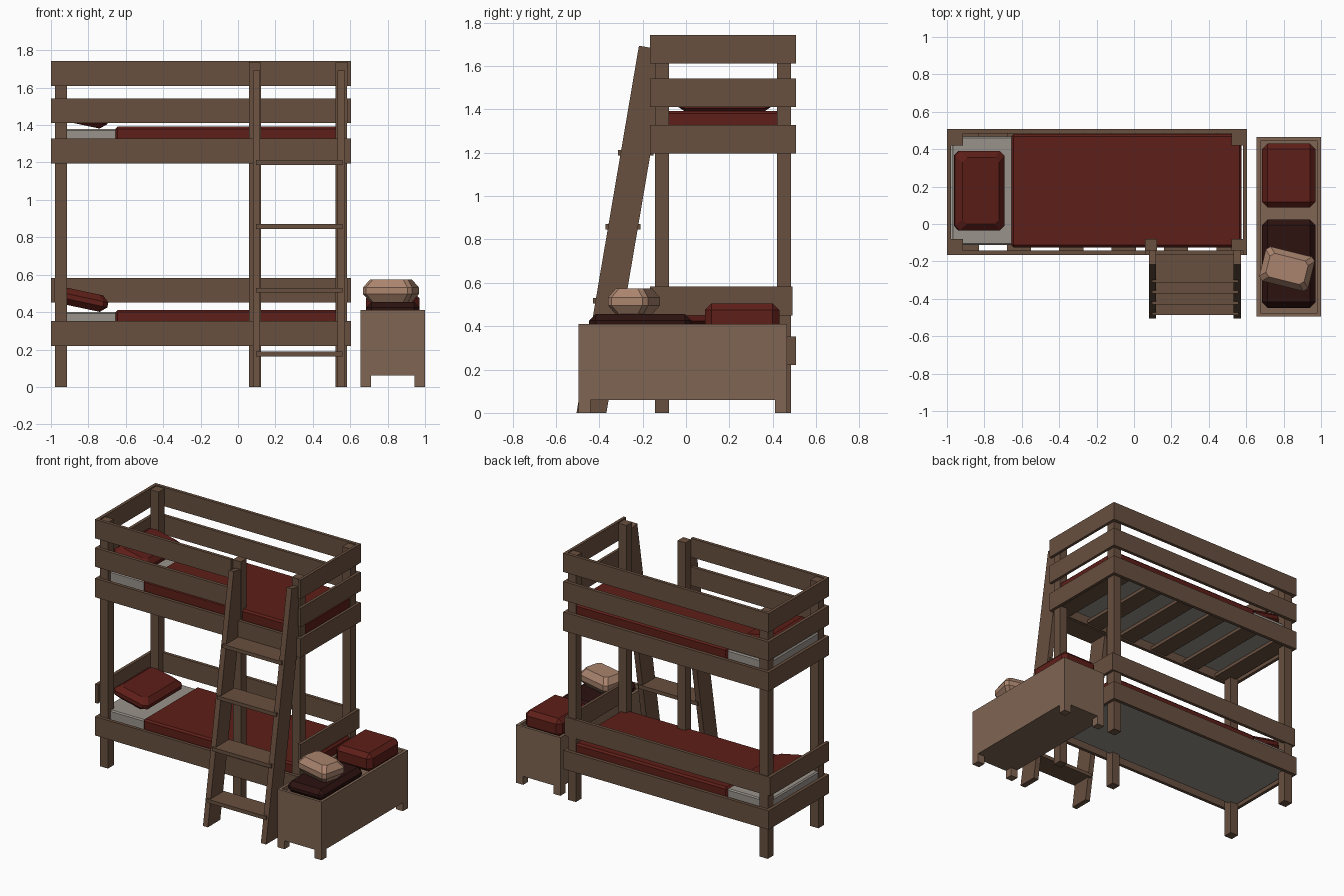
import bpy, bmesh, math
from mathutils import Vector

if "Cube" in bpy.data.objects:
    bpy.data.objects.remove(bpy.data.objects["Cube"])


def mat(name, rgb):
    m = bpy.data.materials.new(name)
    m.diffuse_color = (*rgb, 1)
    m.use_nodes = True
    m.node_tree.nodes["Principled BSDF"].inputs["Base Color"].default_value = m.diffuse_color
    return m


WOOD = mat("wood", (.14, .08, .05))
CHEST = mat("chest_wood", (.21, .13, .085))
RED = mat("red_cloth", (.11, .013, .009))
DARK = mat("dark_cloth", (.025, .006, .005))
TAN = mat("tan_cloth", (.40, .23, .155))
GREY = mat("sheet", (.32, .29, .26))


def finish(bm, name, m):
    me = bpy.data.meshes.new(name)
    bmesh.ops.recalc_face_normals(bm, faces=bm.faces)
    bm.to_mesh(me)
    bm.free()
    ob = bpy.data.objects.new(name, me)
    me.materials.append(m)
    bpy.context.collection.objects.link(ob)
    return ob


def box(name, x, y, z, m, bevel=0):
    """Box from (min, max) pairs; optional single chamfer."""
    bm = bmesh.new()
    bmesh.ops.create_cube(bm, size=1)
    for v in bm.verts:
        v.co = Vector([(a + b) / 2 + c * (b - a) for (a, b), c in zip((x, y, z), v.co)])
    if bevel:
        bmesh.ops.bevel(bm, geom=bm.edges[:], offset=bevel, segments=1, affect='EDGES')
    return finish(bm, name, m)


def pillow(name, loc, size, m, rot=(0, 0, 0), inset=.035):
    """Low-poly cushion: three stacked rings, widest in the middle."""
    bm = bmesh.new()
    sx, sy, sz = (s / 2 for s in size)
    c = inset
    rings = []
    for z, d in ((-sz, c), (-sz * .3, 0), (sz * .3, 0), (sz, c)):
        a, b, k = sx - d, sy - d, c * .7
        pts = [(a - k, -b), (a, -b + k), (a, b - k), (a - k, b),
               (-a + k, b), (-a, b - k), (-a, -b + k), (-a + k, -b)]
        rings.append([bm.verts.new((px, py, z)) for px, py in pts])
    for lo, hi in zip(rings, rings[1:]):
        for i in range(8):
            j = (i + 1) % 8
            bm.faces.new((lo[i], lo[j], hi[j], hi[i]))
    bm.faces.new(rings[0][::-1])
    bm.faces.new(rings[-1])
    ob = finish(bm, name, m)
    ob.location = loc
    ob.rotation_euler = [math.radians(r) for r in rot]
    return ob


# Posts
LX, MX, RX = (-.978, -.914), (.06, .122), (.52, .583)
FY, BY = (-.143, -.079), (.42, .485)
for n, x, y in (("front_left", LX, FY), ("front_middle", MX, FY), ("front_right", RX, FY),
                ("back_left", LX, BY), ("back_right", RX, BY)):
    box(n + "_post", x, y, (0, 1.735), WOOD)

# Rails: front end x (None = open front) and back y for each level
for n, z0, fx, y1 in (("lower_bed", .22, .603, .508), ("lower_guard", .45, None, .492),
                      ("upper_bed", 1.195, .603, .508), ("upper_guard_low", 1.41, .062, .508),
                      ("upper_guard_high", 1.61, .062, .508)):
    z = (z0, z0 + .133)
    box(n + "_back_rail", (-1, .603), (y1 - .023, y1), z, WOOD)
    box(n + "_left_rail", (-1, -.978), (-.166, y1), z, WOOD)
    box(n + "_right_rail", (.583, .603), (-.166, y1), z, WOOD)
    if fx:
        box(n + "_front_rail", (-1, fx), (-.166, -.143), z, WOOD)

# Slats below the upper mattress
for i in range(6):
    x = -.96 + i * .28
    box("slat", (x, x + .13), (-.143, .485), (1.205, 1.228), WOOD)

# Bedding on both bunks
for n, z in (("lower", .24), ("upper", 1.228)):
    top = .40 if n == "lower" else 1.38
    box(n + "_mattress", (-.975, .565), (-.113, .468), (z, top), GREY, .008)
    box(n + "_blanket", (-.655, .575), (-.125, .48), (z + .012, top + .012), RED, .012)
    pillow(n + "_pillow", (-.828, .178, top + .066), (.27, .425, .09), RED, (0, 12, 0))

# Ladder: leaning side boards and four steps
S = .17
for n, x0, x1 in (("left", .08, .118), ("right", .532, .572)):
    bm = bmesh.new()
    prof = [(-.505, 0), (-.367, 0), (-.367 + S * 1.67, 1.67), (-.217, 1.693)]
    f = bm.faces.new([bm.verts.new((x0, y, z)) for y, z in prof])
    r = bmesh.ops.extrude_face_region(bm, geom=[f])
    bmesh.ops.translate(bm, vec=(x1 - x0, 0, 0),
                        verts=[v for v in r["geom"] if isinstance(v, bmesh.types.BMVert)])
    finish(bm, f"ladder_{n}_side", WOOD)
for z in (.175, .517, .858, 1.2):
    y = -.436 + S * z
    box("ladder_step", (.096, .558), (y - .081, y + .081), (z - .013, z + .013), WOOD)

# Storage chest: open-topped body on four feet
CX, CY, T = (.655, 1.0), (-.495, .465), .02
box("chest_base", (CX[0] + T, CX[1] - T), (CY[0] + T, CY[1] - T), (.06, .38), CHEST)
for i, sx in enumerate(((CX[0], CX[0] + T), (CX[1] - T, CX[1]))):
    box("chest_long_wall", sx, CY, (.06, .41), CHEST)
    foot_x = ((CX[0], CX[0] + .055), (CX[1] - .055, CX[1]))[i]
    for fy in ((CY[0], CY[0] + .055), (CY[1] - .055, CY[1])):
        box("chest_foot", foot_x, fy, (0, .06), CHEST)
for sy in ((CY[0], CY[0] + T), (CY[1] - T, CY[1])):
    box("chest_short_wall", (CX[0] + T, CX[1] - T), sy, (.06, .41), CHEST)

# Cushions on the chest
box("chest_dark_cushion", (.685, .97), (-.448, .025), (.375, .455), DARK, .03)
box("chest_red_cushion", (.685, .97), (.088, .43), (.375, .505), RED, .03)
pillow("chest_small_pillow", (.818, -.24, .514), (.27, .19, .12), TAN, (0, 0, -14), .03)
